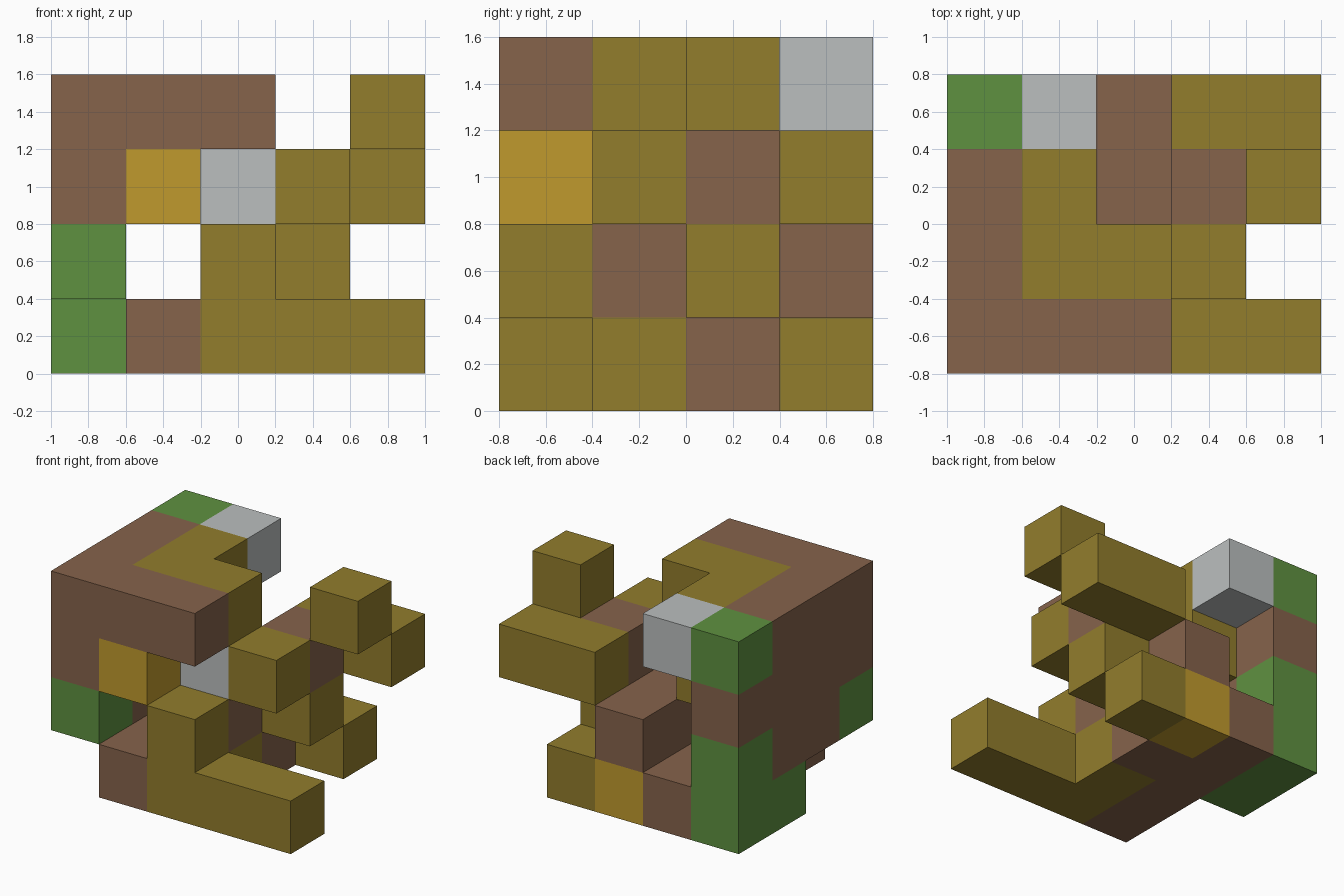
import bpy
import bmesh
from mathutils import Vector

if "Cube" in bpy.data.objects:
    bpy.data.objects.remove(bpy.data.objects["Cube"], do_unlink=True)

CELL = 0.4

# Colours keyed by the letter used in the layer plans
PALETTE = {
    "O": ("olive", (146, 125, 44)),
    "B": ("brown", (134, 99, 75)),
    "G": ("green", (95, 145, 64)),
    "W": ("pale_grey", (187, 191, 191)),
    "Y": ("yellow", (192, 154, 45)),
}

# Layer plans from bottom to top; rows run front to back, columns along +x
LAYERS = [
    [".BOOO", ".BO..", "GBB..", "GBYO."],
    ["G.O..", "B.B..", "B.BO.", "G.B.."],
    ["BY...", "BOWO.", "BO.B.", "B..OO"],
    ["BBB..", "BOO..", "BO..O", "GW..."],
]


def linear(value):
    c = value / 255
    return c / 12.92 if c <= 0.04045 else ((c + 0.055) / 1.055) ** 2.4


def make_material(name, rgb):
    colour = tuple(linear(v) for v in rgb) + (1.0,)
    mat = bpy.data.materials.new(name)
    mat.use_nodes = True
    mat.diffuse_color = colour
    shader = mat.node_tree.nodes["Principled BSDF"]
    shader.inputs["Base Color"].default_value = colour
    shader.inputs["Roughness"].default_value = 0.8
    return mat


# Occupied cells
cells = {
    (x, y, z): letter
    for z, layer in enumerate(LAYERS)
    for y, row in enumerate(layer)
    for x, letter in enumerate(row)
    if letter != "."
}
ORIGIN = Vector((-len(LAYERS[0][0]) / 2, -len(LAYERS[0]) / 2, 0))


def add_block(bm, cell, verts):
    """Add the exposed sides of one cubic block."""
    centre = Vector(cell) + Vector((0.5, 0.5, 0.5))
    for axis in range(3):
        for sign in (-1, 1):
            normal = Vector((0, 0, 0))
            normal[axis] = sign
            neighbour = tuple(int(c + n) for c, n in zip(cell, normal))
            if neighbour in cells:
                continue
            u = Vector((0, 0, 0))
            u[(axis + 1) % 3] = 0.5
            v = normal.cross(u)
            mid = centre + normal * 0.5
            corners = []
            for a, b in ((-1, -1), (1, -1), (1, 1), (-1, 1)):
                p = mid + u * a + v * b
                key = tuple(round(c) for c in p)
                if key not in verts:
                    verts[key] = bm.verts.new((Vector(key) + ORIGIN) * CELL)
                corners.append(verts[key])
            bm.faces.new(corners)


# One object of joined blocks per colour
for letter, (name, rgb) in PALETTE.items():
    bm = bmesh.new()
    verts = {}
    for cell, cell_letter in cells.items():
        if cell_letter == letter:
            add_block(bm, cell, verts)
    mesh = bpy.data.meshes.new(name + "_blocks")
    bm.to_mesh(mesh)
    bm.free()
    mesh.materials.append(make_material(name, rgb))
    blocks = bpy.data.objects.new(name + "_blocks", mesh)
    bpy.context.collection.objects.link(blocks)
